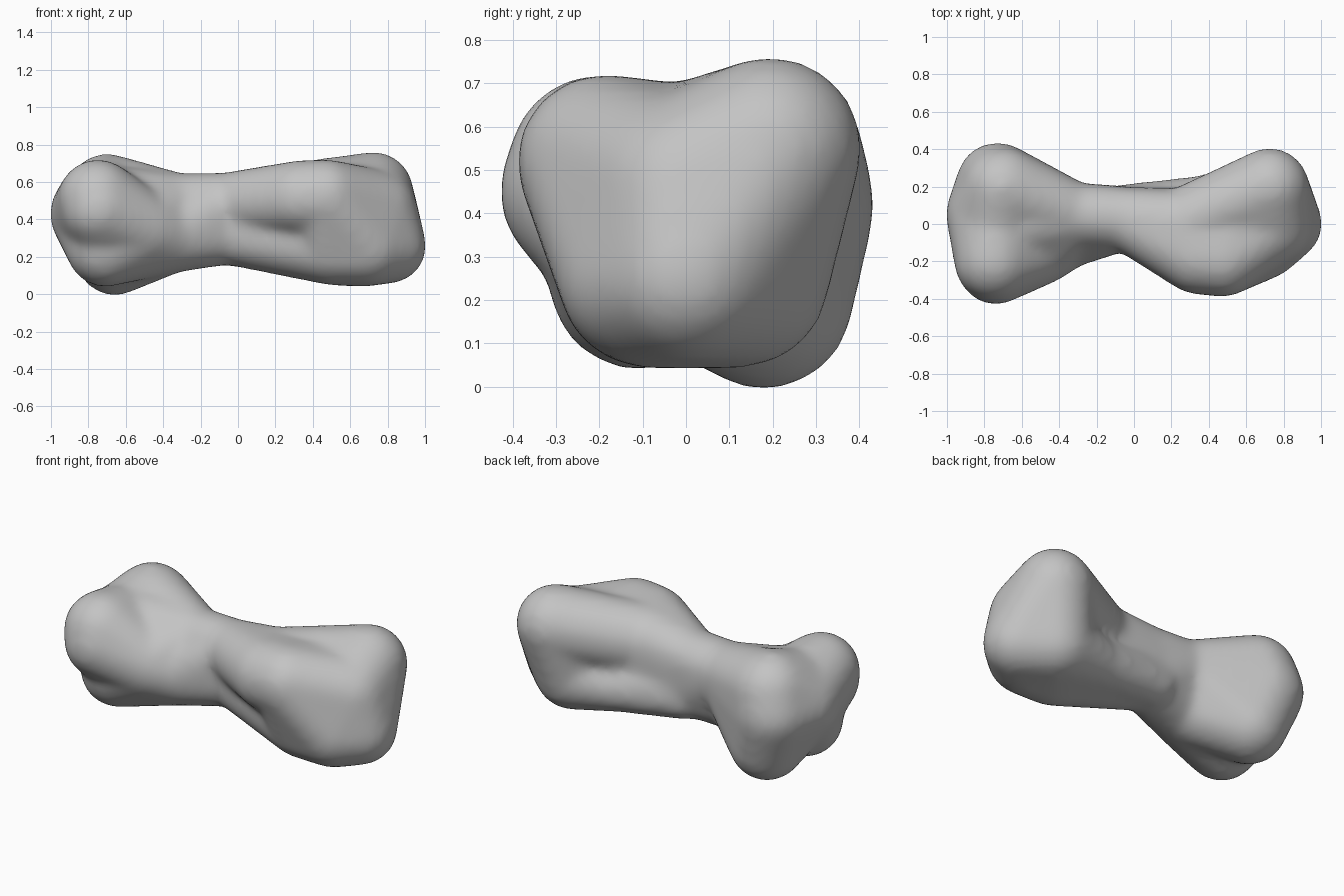
import bpy, bmesh
from mathutils import Vector

cube = bpy.data.objects.get("Cube")
if cube:
    bpy.data.objects.remove(cube, do_unlink=True)

# Plain grey stone
stone = bpy.data.materials.new("grey_stone")
stone.use_nodes = True
grey = (0.55, 0.55, 0.55, 1.0)
stone.diffuse_color = grey
bsdf = stone.node_tree.nodes["Principled BSDF"]
bsdf.inputs["Base Color"].default_value = grey
bsdf.inputs["Roughness"].default_value = 0.8

# Knobs: centre and radius
knobs = {
    "r_front": (-.75, -.20, .51, .205),
    "r_front_side": (-.74, -.23, .45, .195),
    "r_back": (-.70, .19, .53, .215),
    "r_back_side": (-.73, .215, .42, .215),
    "r_saddle": (-.73, .0, .465, .225),
    "r_tip": (-.78, .05, .43, .22),
    "r_core": (-.68, .03, .36, .25),
    "r_under": (-.70, -.12, .33, .195),
    "r_low_back": (-.66, .18, .20, .20),
    "r_low_front": (-.71, -.11, .245, .20),
    "r_flank": (-.50, -.13, .35, .19),
    "r_crest": (-.32, .05, .475, .165),
    "r_keel": (-.36, -.04, .31, .19),
    "waist_top": (-.05, .03, .485, .16),
    "waist_low": (-.05, .035, .325, .16),
    "l_crest": (.25, -.01, .50, .19),
    "l_hollow": (.28, -.02, .36, .20),
    "l_front": (.34, -.175, .515, .195),
    "l_front_end": (.47, -.19, .52, .195),
    "l_core": (.55, .02, .45, .235),
    "l_back": (.725, .195, .55, .205),
    "l_face": (.74, .0, .45, .21),
    "l_tip": (.81, .0, .255, .19),
    "l_low_front": (.50, -.09, .25, .195),
    "l_low_mid": (.69, -.085, .255, .205),
    "l_low_back": (.66, .125, .25, .20),
    "ridge_start": (-.06, .085, .28, .12),
    "ridge_end": (.35, .12, .24, .13),
}

# Each line is a mass stretched tightly over its knobs
masses = [
    "r_front r_front_side r_saddle r_tip",
    "r_back r_back_side r_saddle r_tip",
    "r_front_side r_tip r_under",
    "r_tip r_under r_low_front r_core",
    "r_front r_front_side r_flank r_under r_saddle",
    "r_back_side r_tip r_low_back r_core",
    "r_low_front r_under r_flank r_keel r_core",
    "r_low_back r_core r_keel",
    "r_saddle r_flank r_crest r_keel",
    "r_back r_back_side r_low_back r_crest r_keel",
    "r_crest r_keel waist_top waist_low",
    "waist_top waist_low l_crest l_hollow",
    "waist_top l_crest l_front",
    "waist_low l_low_front ridge_end",
    "l_hollow l_low_front l_core",
    "l_crest l_front l_front_end l_core",
    "l_crest l_core l_back",
    "l_core l_back l_low_back l_tip l_face",
    "l_core l_low_front l_low_mid l_low_back l_tip",
    "l_front_end l_core l_low_front l_low_mid l_tip l_face",
    "waist_low ridge_start ridge_end",
    "ridge_end l_low_back l_low_front",
]

ball = bmesh.new()
bmesh.ops.create_icosphere(ball, subdivisions=3, radius=1)
unit = [v.co.copy() for v in ball.verts]
ball.free()

SOFTENING_LOSS = 0.008  # radius that the softening takes away


def add_mass(bm, names):
    points = []
    for name in names.split():
        x, y, z, r = knobs[name]
        points += [bm.verts.new(Vector((x, y, z)) + p * (r + SOFTENING_LOSS)) for p in unit]
    bmesh.ops.convex_hull(bm, input=points)
    loose = [v for v in points if v.is_valid and not v.link_faces]
    bmesh.ops.delete(bm, geom=loose, context='VERTS')


bm = bmesh.new()
for mass in masses:
    add_mass(bm, mass)
mesh = bpy.data.meshes.new("lobed_body")
bm.to_mesh(mesh)
bm.free()
mesh.materials.append(stone)
body = bpy.data.objects.new("lobed_body", mesh)
bpy.context.collection.objects.link(body)

# Fuse the masses and soften the joins
fuse = body.modifiers.new("fuse", 'REMESH')
fuse.mode = 'VOXEL'
fuse.voxel_size = 0.022
fuse.use_smooth_shade = True
soften = body.modifiers.new("soften", 'SMOOTH')
soften.factor = 0.5
soften.iterations = 18
